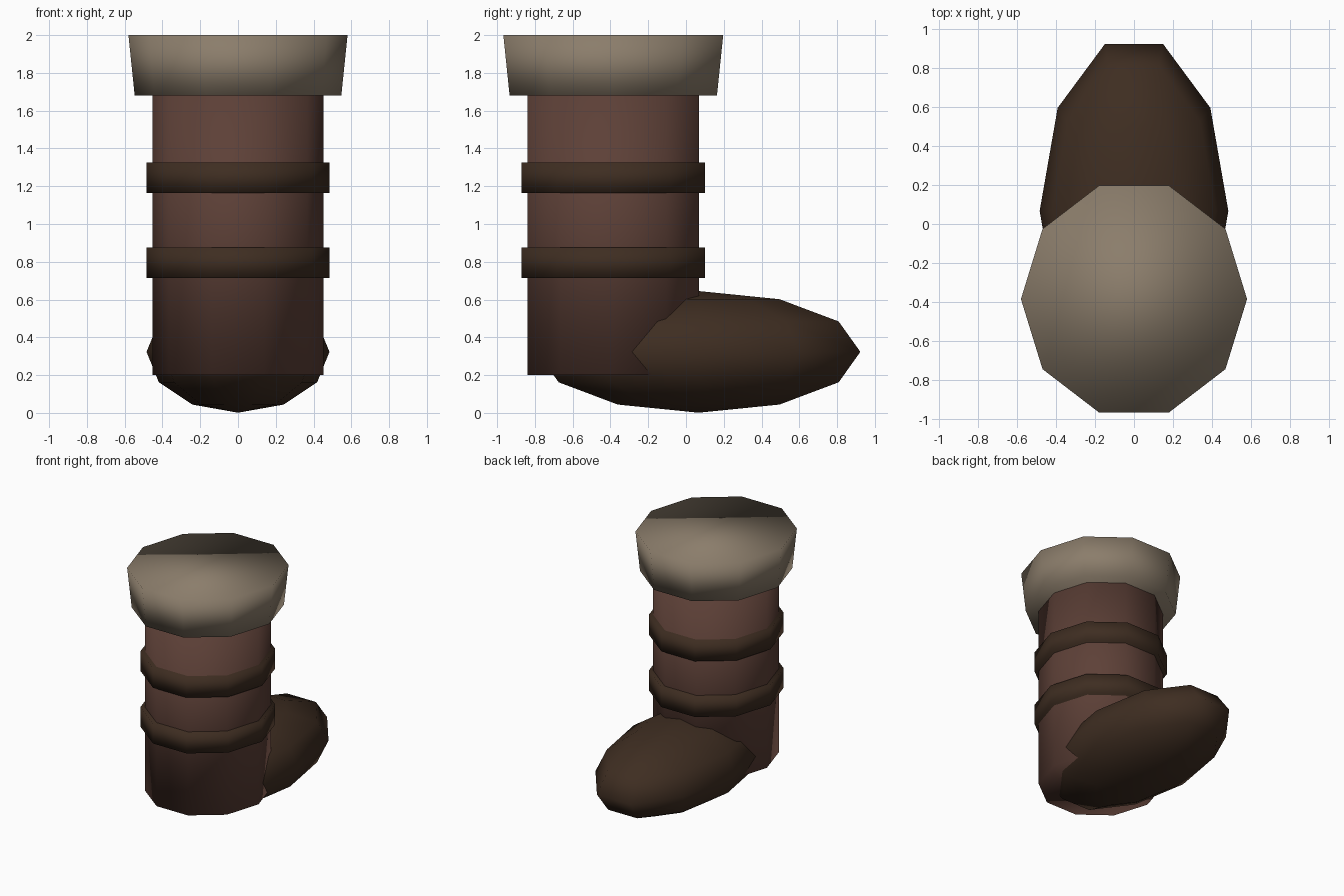
import bpy, math
from mathutils import Matrix

if "Cube" in bpy.data.objects:
    bpy.data.objects.remove(bpy.data.objects["Cube"])


def material(name, rgb):
    m = bpy.data.materials.new(name)
    lin = [((c / 255 + 0.055) / 1.055) ** 2.4 for c in rgb]
    m.diffuse_color = (*lin, 1)
    m.use_nodes = True
    m.node_tree.nodes["Principled BSDF"].inputs["Base Color"].default_value = m.diffuse_color
    return m


LEATHER = material("red_brown_leather", (93, 64, 55))
DARK = material("dark_brown_leather", (62, 45, 33))
FUR = material("beige_fur", (139, 125, 107))

LEG_Y = -0.385   # centre line of the boot leg
DEPTH = 1.055    # leg is slightly deeper than wide


def finish(name, mat):
    ob = bpy.context.object
    ob.name = name
    ob.data.materials.append(mat)
    bpy.ops.object.shade_smooth()
    return ob


def leg_ring(name, r_bottom, r_top, z0, z1, mat):
    """Capped ten-sided tapered drum with corners on the x axis."""
    bpy.ops.mesh.primitive_cone_add(vertices=10, radius1=r_bottom, radius2=r_top, depth=z1 - z0)
    ob = finish(name, mat)
    ob.data.transform(Matrix.Diagonal((1, DEPTH, 1, 1)) @ Matrix.Rotation(math.pi / 2, 4, 'Z'))
    ob.location = (0, LEG_Y, (z0 + z1) / 2)


# Leg, straps and fur cuff
leg_ring("boot_shaft", 0.453, 0.453, 0.20, 1.70, LEATHER)
for i, z in enumerate((0.715, 1.165)):
    leg_ring(f"strap_{i + 1}", 0.484, 0.484, z, z + 0.16, DARK)
leg_ring("fur_cuff", 0.547, 0.58, 1.68, 2.0, FUR)

# Foot: stretched low-poly ball with a corner at the toe
bpy.ops.mesh.primitive_uv_sphere_add(segments=10, ring_count=6, radius=1)
foot = finish("boot_foot", DARK)
foot.data.transform(Matrix.Diagonal((0.484, 0.9, 0.322, 1)) @ Matrix.Rotation(math.pi / 2, 4, 'Z'))
foot.location = (0, 0.067, 0.323)
